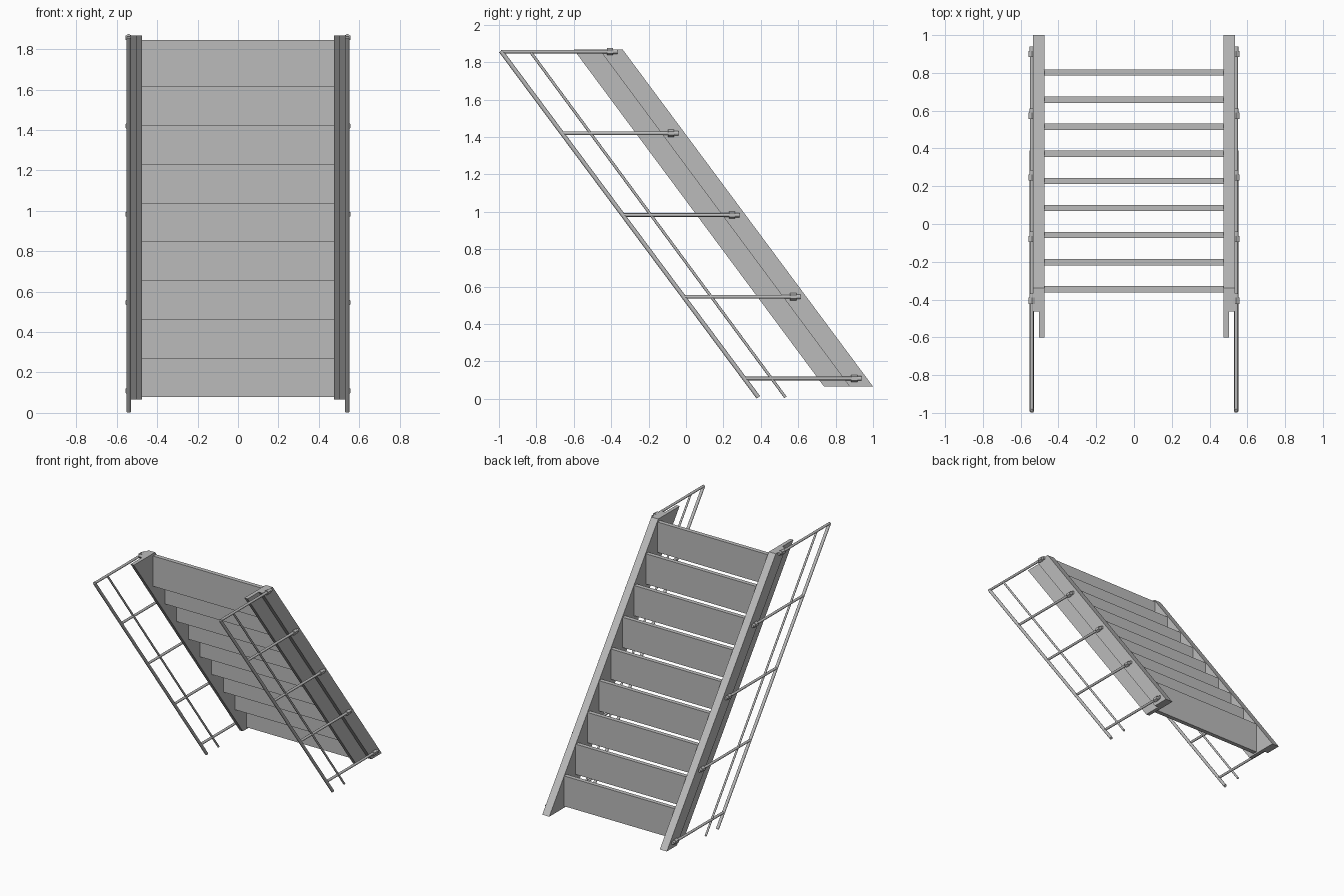
import bpy
import bmesh
from mathutils import Vector

cube = bpy.data.objects.get("Cube")
if cube:
    bpy.data.objects.remove(cube, do_unlink=True)

steel = bpy.data.materials.new("grey steel")
steel.use_nodes = True
GREY = (0.5, 0.5, 0.5, 1)
steel.diffuse_color = GREY
steel.node_tree.nodes["Principled BSDF"].inputs["Base Color"].default_value = GREY


def add_object(name, bm, smooth=False):
    bmesh.ops.recalc_face_normals(bm, faces=bm.faces)
    mesh = bpy.data.meshes.new(name)
    bm.to_mesh(mesh)
    bm.free()
    mesh.materials.append(steel)
    obj = bpy.data.objects.new(name, mesh)
    bpy.context.collection.objects.link(obj)
    if smooth:
        bpy.ops.object.select_all(action="DESELECT")
        obj.select_set(True)
        bpy.context.view_layer.objects.active = obj
        bpy.ops.object.shade_smooth_by_angle()
    return obj


def add_box(name, low, high):
    bm = bmesh.new()
    bmesh.ops.create_cube(bm, size=1)
    low, high = Vector(low), Vector(high)
    bmesh.ops.scale(bm, vec=high - low, verts=bm.verts)
    bmesh.ops.translate(bm, vec=(low + high) / 2, verts=bm.verts)
    return add_object(name, bm)


def add_rod(name, start, end, radius, sides=16):
    start, end = Vector(start), Vector(end)
    bm = bmesh.new()
    bmesh.ops.create_cone(bm, cap_ends=True, segments=sides, radius1=radius,
                          radius2=radius, depth=(end - start).length)
    turn = (end - start).to_track_quat("Z", "Y").to_matrix()
    bmesh.ops.rotate(bm, matrix=turn, verts=bm.verts)
    bmesh.ops.translate(bm, vec=(start + end) / 2, verts=bm.verts)
    return add_object(name, bm, smooth=sides > 6)


# Stepped section of a stringer (x, y), swept down the slope
SECTION = [(0.475, -0.6), (0.503, -0.6), (0.503, -0.463),
           (0.535, -0.463), (0.535, -0.338), (0.475, -0.338)]
TOP, BOTTOM, RUN = 1.867, 0.066, 1.338


def add_stringer(name, side):
    bm = bmesh.new()
    face = bm.faces.new([bm.verts.new((side * x, y, TOP)) for x, y in SECTION])
    swept = bmesh.ops.extrude_face_region(bm, geom=[face], use_keep_orig=True)
    moved = [v for v in swept["geom"] if isinstance(v, bmesh.types.BMVert)]
    bmesh.ops.translate(bm, vec=(0, RUN, BOTTOM - TOP), verts=moved)
    add_object(name, bm)


# Boards between the stringers
for i in range(9):
    y = -0.362 + i * 0.1434
    z = 1.612 - i * 0.1917
    add_box(f"tread_{i + 1}", (-0.477, y, z), (0.477, y + 0.033, z + 0.235))

# Stringers and railings on both sides
for label, side in (("left", 1), ("right", -1)):
    add_stringer(f"{label}_stringer", side)
    x = side * 0.541
    add_rod(f"{label}_handrail", (x, -0.99, 1.86), (x, 0.387, 0.008), 0.0115)
    add_rod(f"{label}_middle_rail", (x, -0.835, 1.86), (x, 0.532, 0.008), 0.0075)
    for i in range(5):
        y = -0.99 + i * 0.3265
        z = 1.857 - i * 0.437
        add_rod(f"{label}_post_{i + 1}", (x, y, z), (x, y + 0.58, z), 0.0095)
        add_rod(f"{label}_nut_{i + 1}", (x, y + 0.567, z), (x, y + 0.6, z), 0.019, 6)
        add_rod(f"{label}_bolt_end_{i + 1}", (x, y + 0.59, z), (x, y + 0.623, z), 0.012)
